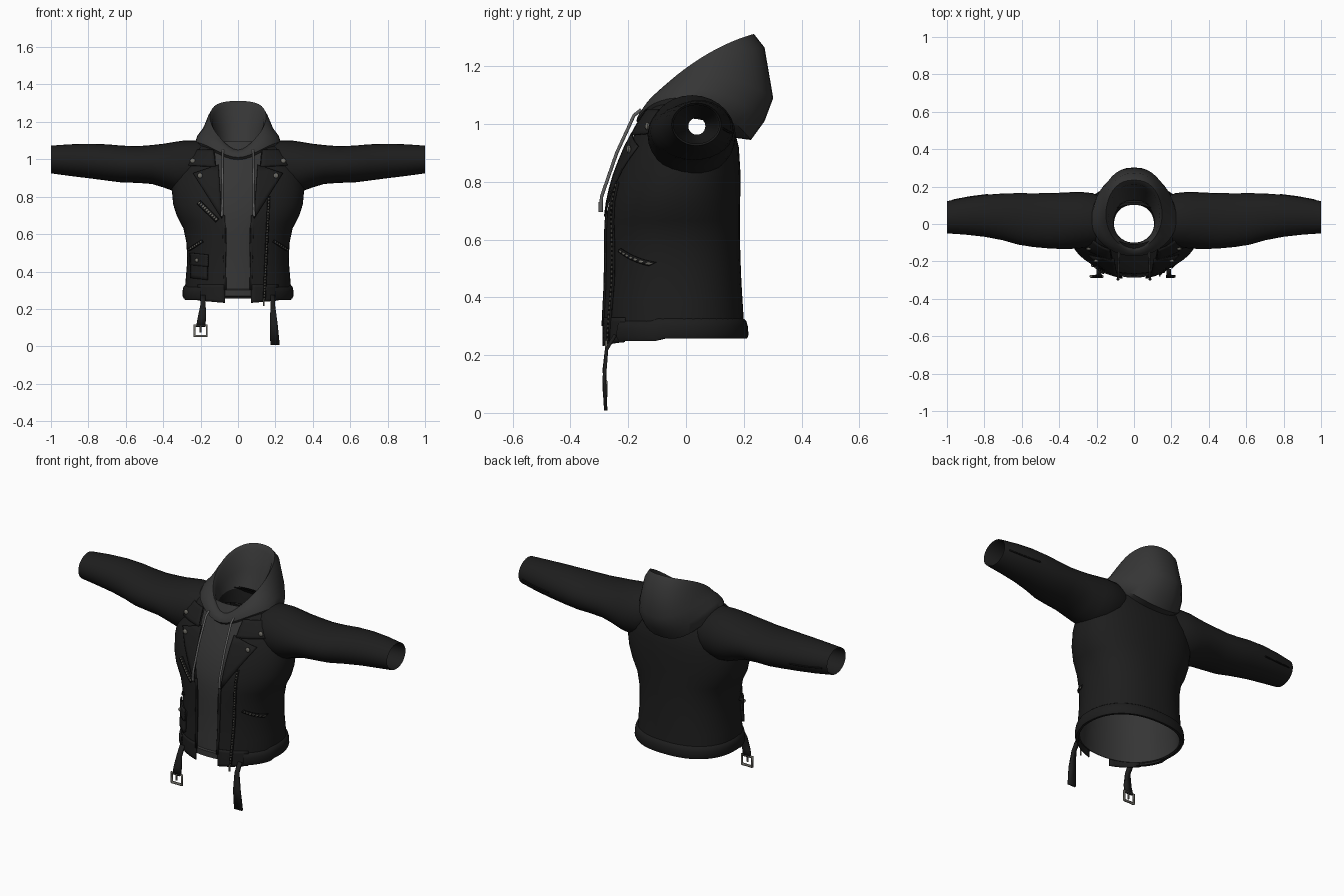
import bpy, bmesh, math
from mathutils import Vector

if "Cube" in bpy.data.objects:
    bpy.data.objects.remove(bpy.data.objects["Cube"])


def mat(name, *c):
    m = bpy.data.materials.new(name)
    m.diffuse_color = (*c, 1)
    m.use_nodes = True
    m.node_tree.nodes["Principled BSDF"].inputs["Base Color"].default_value = m.diffuse_color
    return m


LEATHER = mat("black leather", .0125, .0125, .0125)
TRIM = mat("dark trim", .008, .008, .008)
FLEECE = mat("grey fleece", .036, .036, .036)
CORD = mat("light cord", .11, .11, .11)
METAL = mat("metal", .16, .155, .135)


def make(name, verts, faces, mats, solid=0, angle=50):
    me = bpy.data.meshes.new(name)
    me.from_pydata([tuple(v) for v in verts], [], faces)
    for m in mats:
        me.materials.append(m)
    bm = bmesh.new()
    bm.from_mesh(me)
    bmesh.ops.recalc_face_normals(bm, faces=bm.faces)
    bm.to_mesh(me)
    bm.free()
    ob = bpy.data.objects.new(name, me)
    bpy.context.collection.objects.link(ob)
    bpy.context.view_layer.objects.active = ob
    for o in bpy.context.selected_objects:
        o.select_set(False)
    ob.select_set(True)
    bpy.ops.object.shade_smooth_by_angle(angle=math.radians(angle))
    if solid:
        s = ob.modifiers.new("thickness", "SOLIDIFY")
        s.thickness, s.offset = solid, 0
    return ob


def loft(name, rings, mats, closed=True, solid=0, keep=None):
    n = len(rings[0])
    verts = [Vector(p) for r in rings for p in r]
    faces = []
    for i in range(len(rings) - 1):
        for j in range(n if closed else n - 1):
            k = (j + 1) % n
            f = (i * n + j, i * n + k, i * n + n + k, i * n + n + j)
            if keep is None or keep(sum((verts[q] for q in f), Vector()) / 4):
                faces.append(f)
    return make(name, verts, faces, mats, solid)


# Torso sections: z, half width, front y, back y, half width of front opening
BODY = [(.265, .285, -.292, .205, .07), (.32, .283, -.29, .2, .068),
        (.45, .272, -.284, .192, .064), (.55, .275, -.283, .188, .06),
        (.63, .292, -.282, .187, .062), (.7, .328, -.277, .187, .075),
        (.76, .347, -.266, .188, .09), (.84, .354, -.243, .188, .1),
        (.92, .345, -.21, .183, .11), (1.0, .305, -.17, .162, .12),
        (1.06, .24, -.138, .14, .125), (1.095, .16, -.12, .115, .12)]
PF, PB = .96, .86  # roundness of the front and back halves


def section(z):
    z = min(max(z, BODY[0][0]), BODY[-1][0])
    for a, b in zip(BODY, BODY[1:]):
        if z <= b[0]:
            t = (z - a[0]) / (b[0] - a[0])
            return [u + (v - u) * t for u, v in zip(a, b)]


def ring(z, grow=0, gap=None, n=48):
    _, rx, yf, yb, _ = section(z)
    rx, c, ry = rx + grow, (yf + yb) / 2, (yb - yf) / 2 + grow
    a0 = 0 if gap is None else math.asin((gap / rx) ** (1 / PF))
    pts = []
    for i in range(n + (gap is not None)):
        a = a0 + (2 * math.pi - 2 * a0) * i / n
        s, k = math.sin(a), math.cos(a)
        p = PF if k > 0 else PB
        pts.append((rx * math.copysign(abs(s) ** p, s),
                    c - ry * math.copysign(abs(k) ** p, k), z))
    return pts


def front(x, z, off=.006):
    _, rx, yf, yb, _ = section(z)
    s = min(abs(x) / rx, .98) ** (1 / PF)
    return Vector((x, (yf + yb) / 2 - (yb - yf) / 2 * math.sqrt(1 - s * s) ** PF - off, z))


def not_armhole(c):
    return abs(c.x) < .2 or (c.y - .02) ** 2 + (c.z - .97) ** 2 > .008


ZS = [.265, .32, .385, .45, .5, .55, .59, .63, .665, .7, .73, .76, .8, .84, .88,
      .92, .96, 1.0, 1.03, 1.06, 1.095]
loft("jacket_body", [ring(z, 0, section(z)[4]) for z in ZS], [LEATHER], False, 0, not_armhole)
hoodie = loft("hoodie_body", [ring(z, -.013) for z in ZS], [FLEECE, TRIM], True, 0, not_armhole)
for p in hoodie.data.polygons:  # dark inside of the neck
    p.material_index = int(p.center.z > .8 and p.center.y > -.08)
loft("hoodie_hem", [ring(z, g) for z, g in ((.266, -.013), (.268, -.005), (.3, -.005), (.306, -.013))],
     [FLEECE])

# Rolled waistband around the sides and back
band = []
for z, g in [(.258, -.008), (.257, .006), (.27, .012), (.3, .012), (.318, .009), (.326, 0)]:
    band.append([(x, y, z - .008 * (y < -.1)) for x, y, _ in ring(z, g, .2)])
loft("waistband", band, [LEATHER], False)

# Sleeves: x, back y, front y, bottom z, top z, then a lining folded inside
SLEEVE = [(.14, .13, -.1, .87, 1.08), (.22, .165, -.122, .83, 1.1), (.29, .172, -.13, .82, 1.1),
          (.34, .17, -.133, .828, 1.093), (.4, .167, -.133, .85, 1.083), (.46, .165, -.13, .868, 1.076),
          (.54, .164, -.123, .874, 1.07), (.62, .165, -.11, .876, 1.073), (.7, .163, -.087, .886, 1.08),
          (.8, .156, -.068, .899, 1.083), (.9, .142, -.057, .911, 1.08), (1.0, .122, -.05, .925, 1.073),
          (.99, .115, -.043, .932, 1.066), (.8, .11, -.04, .93, 1.06), (.5, .067, .008, .963, 1.022)]
for side, label in ((1, "left"), (-1, "right")):
    rings = []
    for x, yb, yf, zb, zt in SLEEVE:
        rings.append([(side * x, (yb + yf) / 2 + (yb - yf) / 2 * math.cos(a),
                       (zb + zt) / 2 + (zt - zb) / 2 * math.sin(a))
                      for a in (math.tau * i / 28 for i in range(28))])
    loft(label + "_sleeve", rings, [LEATHER])

# Hood loops: front (y, z), side (x, y, z), back (y, z); from shoulders over the rim into the neck
HOOD = [((-.145, 1.015), (.2, .02, 1.04), (.15, .955)),
        ((-.172, 1.04), (.23, .03, 1.085), (.225, .945)),
        ((-.168, 1.055), (.218, .045, 1.125), (.272, 1.01)),
        ((-.158, 1.066), (.188, .055, 1.165), (.302, 1.09)),
        ((-.145, 1.076), (.165, .055, 1.21), (.272, 1.265)),
        ((-.132, 1.08), (.15, .05, 1.228), (.235, 1.312)),
        ((-.12, 1.072), (.138, .045, 1.205), (.21, 1.29)),
        ((-.11, 1.055), (.125, .03, 1.13), (.19, 1.18)),
        ((-.104, 1.03), (.11, .01, 1.07), (.13, 1.09)),
        ((-.1, 1.0), (.107, 0, 1.02), (.102, 1.0))]
rings = []
for (fy, fz), (sx, sy, sz), (by, bz) in HOOD:
    r = []
    for i in range(40):
        a = math.tau * i / 40
        s, k = math.sin(a), math.cos(a)
        lo, mid, hi = s * (s - 1) / 2, 1 - s * s, s * (s + 1) / 2
        x = sx * math.copysign(abs(k) ** (.84 if s > 0 else 1), k)
        r.append((x, fy * lo + sy * mid + by * hi,
                  fz * lo + sz * mid + bz * hi - .03 * max(0, -s) ** 8))
    rings.append(r)
hood = loft("hood", rings, [FLEECE, TRIM])
for p in hood.data.polygons:  # shadowed neck lining
    p.material_index = int(p.index >= 40 * 8)


def patch(name, corners, off=.006, mats=(LEATHER,), nu=6, nv=6, solid=.006):
    """Panel laid on the chest; corners are (x, z) pairs."""
    a, b, c, d = [Vector(p) for p in corners]
    pts = [a.lerp(b, i / nu).lerp(d.lerp(c, i / nu), j / nv)
           for i in range(nu + 1) for j in range(nv + 1)]
    w = nv + 1
    faces = [(i * w + j, i * w + j + 1, (i + 1) * w + j + 1, (i + 1) * w + j)
             for i in range(nu) for j in range(nv)]
    ob = make(name, [front(p.x, p.y, off) for p in pts], faces, mats, solid)
    for p in ob.data.polygons:
        p.material_index = (p.index // nv) % len(mats)
    return ob


def zipper(name, p, q, width=.008, n=24):
    p, q = Vector(p), Vector(q)
    w = (q - p).orthogonal().normalized() * width / 2
    patch(name + "_tape", [p - w * 2.2, q - w * 2.2, q + w * 2.2, p + w * 2.2], .005, (TRIM,), 8, 1)
    patch(name + "_teeth", [p - w, q - w, q + w, p + w], .01, (METAL, TRIM), n, 1, .004)


def tube(name, pts, radius, m):
    cu = bpy.data.curves.new(name, "CURVE")
    cu.dimensions, cu.bevel_depth, cu.bevel_resolution, cu.use_fill_caps = "3D", radius, 1, True
    sp = cu.splines.new("POLY")
    sp.points.add(len(pts) - 1)
    for s, p in zip(sp.points, pts):
        s.co = (*p, 1)
    cu.materials.append(m)
    bpy.context.collection.objects.link(bpy.data.objects.new(name, cu))


def stud(name, x, z, r=.014, off=.02):
    bpy.ops.mesh.primitive_uv_sphere_add(segments=12, ring_count=8, location=front(x, z, off))
    ob = bpy.context.object
    ob.name, ob.scale = name, (r, .008, r)
    ob.data.materials.append(METAL)


for s, label in ((1, "left"), (-1, "right")):
    # Lapel, collar and front hem flap
    patch(label + "_lapel", [(s * .085, .68), (s * .24, .925), (s * .165, .95), (s * .105, .97)], .01)
    patch(label + "_collar", [(s * .12, .96), (s * .282, .968), (s * .235, 1.05), (s * .13, 1.05)], .012)
    patch(label + "_hem_flap", [(s * .07, .232), (s * .215, .245), (s * .215, .33), (s * .069, .33)], .001)
    patch(label + "_front_edge", [(s * .062, .3), (s * .074, .3), (s * .084, .7), (s * .07, .7)], .004)
    stud(label + "_collar_stud", s * .242, .992)
    stud(label + "_lapel_stud", s * .203, .913)
    # Drawstring hanging from the hood
    tube(label + "_drawstring", [(s * .08, -.155, 1.05), (s * .081, -.18, 1.03), (s * .083, -.24, .9),
                                 (s * .085, -.292, .75), (s * .085, -.296, .71)], .0065, CORD)
    tube(label + "_cord_tip", [(s * .085, -.295, .73), (s * .086, -.295, .695)], .008, CORD)
    zipper(label + "_hand_pocket_zip", (s * .265, .515), (s * .19, .563), .007, 14)
    tube(label + "_cuff_zip", [(s * .78, .157, .97), (s * .88, .144, .975), (s * .97, .127, .985)], .004, TRIM)

zipper("main_zip", (.14, .25), (.165, .8), .006, 70)
tube("main_zip_pull", [front(.138, .25, .012), front(.138, .215, .012)], .005, METAL)
zipper("chest_zip", (-.21, .77), (-.11, .672), .012, 20)

# Flap pocket
patch("coin_pocket", [(-.25, .365), (-.165, .355), (-.165, .475), (-.25, .485)], .012, solid=.016)
patch("pocket_flap", [(-.255, .435), (-.16, .425), (-.16, .49), (-.258, .5)], .022, solid=.008)
stud("pocket_stud", -.22, .46, .011, .03)


def strap(name, spine):
    """Flat hanging belt; spine holds x, y, z, half width."""
    rows = [[(x - w, y, z), (x + w, y, z)] for x, y, z, w in spine]
    return loft(name, rows, [LEATHER], False, .012)


# Hanging belt ends
strap("buckle_belt", [(-.187, -.245, .27, .014), (-.187, -.275, .22, .014), (-.193, -.283, .15, .023),
                      (-.2, -.28, .105, .024)])
strap("loose_belt", [(.186, -.245, .27, .011), (.186, -.275, .22, .012), (.191, -.283, .12, .021),
                     (.198, -.278, .008, .025)])

# Square buckle with a centre prong
bx, by, bz, w, h = -.2, -.28, .083, .033, .028
corner = [(bx - w, by, bz - h), (bx + w, by, bz - h), (bx + w, by, bz + h), (bx - w, by, bz + h)]
tube("buckle_frame", corner + corner[:2], .0075, METAL)
tube("buckle_prong", [(bx, by - .004, bz + h), (bx, by - .004, bz - h * .3)], .005, METAL)
